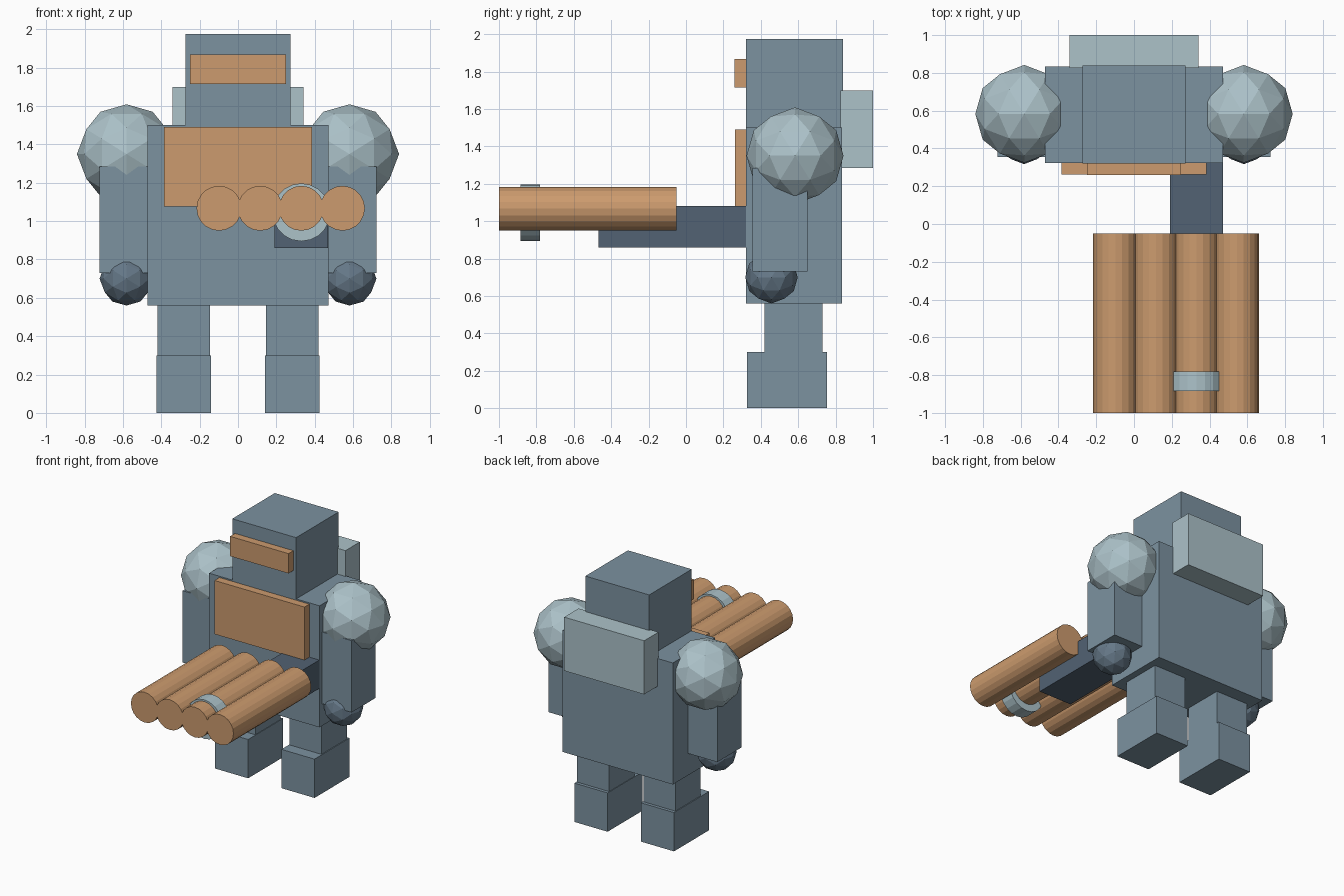
import bpy, bmesh, math
from mathutils import Matrix

cube = bpy.data.objects.get("Cube")
if cube:
    bpy.data.objects.remove(cube, do_unlink=True)


def material(name, rgb):
    lin = [((c / 255 + 0.055) / 1.055) ** 2.4 for c in rgb]
    m = bpy.data.materials.new(name)
    m.use_nodes = True
    m.diffuse_color = (*lin, 1)
    m.node_tree.nodes["Principled BSDF"].inputs["Base Color"].default_value = (*lin, 1)
    return m


SLATE = material("slate blue", (124, 146, 160))
PALE = material("pale blue grey", (172, 194, 201))
COPPER = material("copper orange", (204, 155, 110))
DARK = material("dark slate", (82, 98, 115))
STEEL = material("steel blue", (102, 121, 137))


def finish(name, bm, mat):
    mesh = bpy.data.meshes.new(name)
    bm.to_mesh(mesh)
    bm.free()
    mesh.materials.append(mat)
    obj = bpy.data.objects.new(name, mesh)
    bpy.context.collection.objects.link(obj)


def box(name, mat, x, y, z):
    """Box from (min, max) ranges on each axis."""
    bm = bmesh.new()
    size = [b - a for a, b in (x, y, z)]
    mid = [(a + b) / 2 for a, b in (x, y, z)]
    bmesh.ops.create_cube(bm, size=1, matrix=Matrix.Translation(mid) @ Matrix.Diagonal((*size, 1)))
    finish(name, bm, mat)


def ball(name, mat, centre, radius):
    """Faceted ball with an edge midpoint on each axis."""
    bm = bmesh.new()
    turn = Matrix.Rotation(-math.atan(2) / 2, 4, "Y")
    bmesh.ops.create_icosphere(bm, subdivisions=2, radius=radius,
                               matrix=Matrix.Translation(centre) @ turn)
    finish(name, bm, mat)


def rod(name, mat, x, z, y, radius, sides=20):
    """Cylinder lying along y."""
    bm = bmesh.new()
    place = Matrix.Translation((x, sum(y) / 2, z)) @ Matrix.Rotation(math.pi / 2, 4, "X")
    bmesh.ops.create_cone(bm, cap_ends=True, segments=sides, radius1=radius, radius2=radius,
                          depth=y[1] - y[0], matrix=place)
    finish(name, bm, mat)


# Body and head
box("torso", SLATE, (-0.472, 0.472), (0.322, 0.835), (0.56, 1.5))
box("head", SLATE, (-0.273, 0.273), (0.32, 0.84), (1.5, 1.975))
box("visor", COPPER, (-0.25, 0.25), (0.26, 0.33), (1.715, 1.868))
box("chest_plate", COPPER, (-0.385, 0.385), (0.262, 0.33), (1.075, 1.49))
box("backpack", PALE, (-0.342, 0.342), (0.825, 1.0), (1.285, 1.7))

# Limbs on both sides
for side, s in (("left", 1), ("right", -1)):
    def span(a, b):
        return sorted((s * a, s * b))
    ball(f"{side}_shoulder", PALE, (s * 0.581, 0.583, 1.35), 0.259)
    box(f"{side}_arm", SLATE, span(0.437, 0.723), (0.355, 0.65), (0.73, 1.285))
    ball(f"{side}_hand", STEEL, (s * 0.582, 0.457, 0.7), 0.14)
    box(f"{side}_leg", SLATE, span(0.146, 0.42), (0.42, 0.73), (0.29, 0.57))
    box(f"{side}_foot", SLATE, span(0.142, 0.426), (0.327, 0.755), (0, 0.3))

# Gun with a row of barrels
box("gun_body", DARK, (0.19, 0.47), (-0.468, 0.34), (0.86, 1.08))
for i in range(4):
    rod(f"barrel_{i + 1}", COPPER, -0.099 + i * 0.2145, 1.067, (-1, -0.05), 0.117)
rod("barrel_band", PALE, 0.33, 1.046, (-0.885, -0.78), 0.151)
